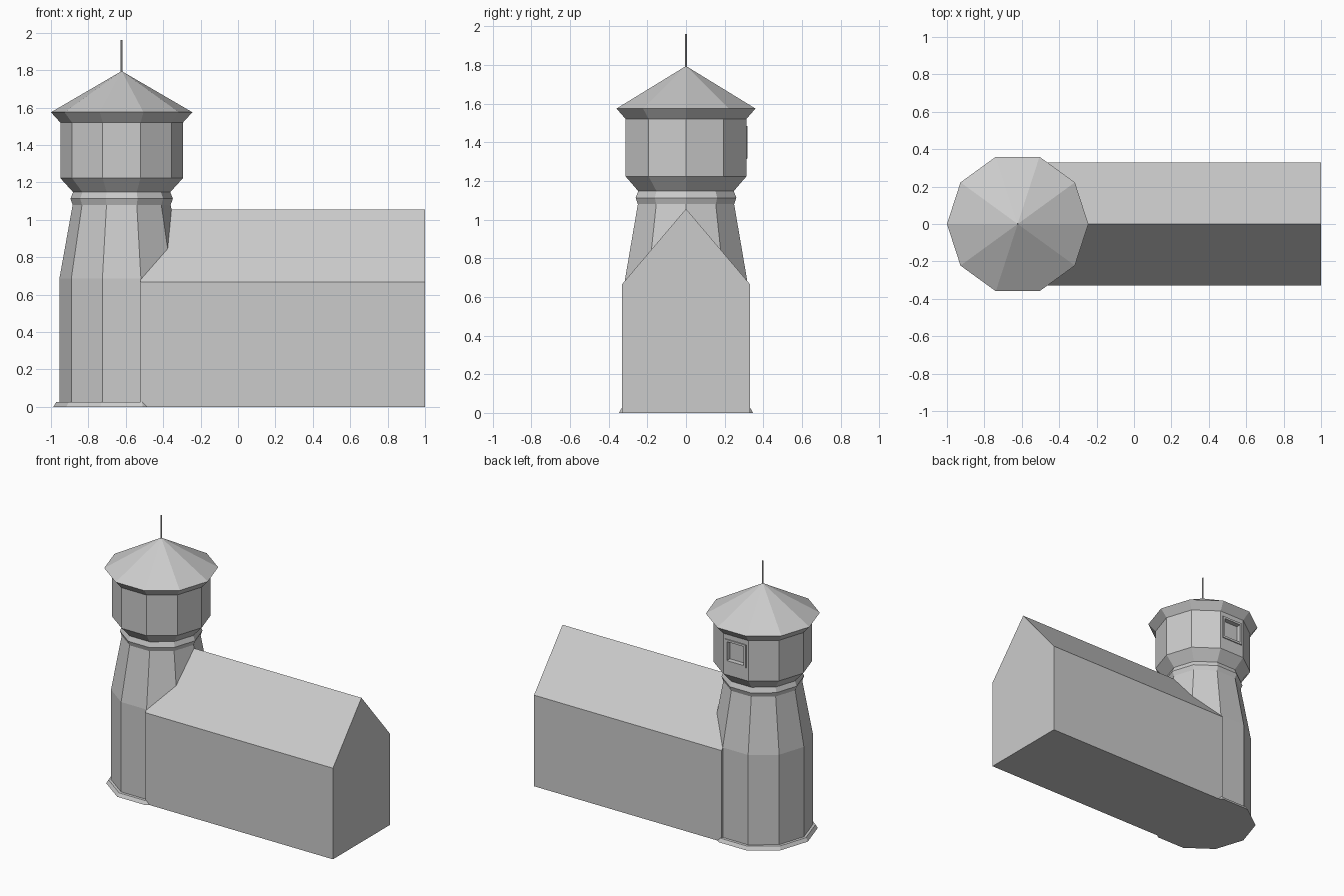
import bpy, bmesh, math
from mathutils import Vector

if "Cube" in bpy.data.objects:
    bpy.data.objects.remove(bpy.data.objects["Cube"])

CX = -0.622   # tower axis
SIDES = 10


def finish(bm, name):
    bmesh.ops.recalc_face_normals(bm, faces=bm.faces)
    mesh = bpy.data.meshes.new(name)
    bm.to_mesh(mesh)
    bm.free()
    obj = bpy.data.objects.new(name, mesh)
    bpy.context.collection.objects.link(obj)
    return obj


def lathe(profile, sides=SIDES):
    """Stack polygon rings (radius, z) about the tower axis; radius 0 is a tip."""
    bm = bmesh.new()
    rings = []
    for r, z in profile:
        n = sides if r > 0 else 1
        rings.append([bm.verts.new((CX + r * math.cos(i * math.tau / sides),
                                    r * math.sin(i * math.tau / sides), z))
                      for i in range(n)])
    for a, b in zip(rings, rings[1:]):
        for i in range(sides):
            j = (i + 1) % sides
            if len(b) == 1:
                bm.faces.new((a[i], a[j], b[0]))
            else:
                bm.faces.new((a[i], a[j], b[j], b[i]))
    for ring in (rings[0], rings[-1]):
        if len(ring) > 1:
            bm.faces.new(ring)
    bmesh.ops.recalc_face_normals(bm, faces=bm.faces)
    return bm


# Tower: plinth, shaft, collar, drum and pointed roof in one profile
tower = lathe([(0.365, 0), (0.35, 0.025), (0.333, 0.027), (0.333, 0.685),
               (0.262, 1.08), (0.274, 1.113), (0.26, 1.148), (0.328, 1.223),
               (0.328, 1.52), (0.378, 1.575), (0, 1.795)])

# Framed window in the back face of the drum
tower.faces.ensure_lookup_table()
pane = next(f for f in tower.faces if f.normal.y > 0.99
            and 1.3 < f.calc_center_median().z < 1.45)


def inset(thickness, top=None, bottom=None):
    bmesh.ops.inset_region(tower, faces=[pane], thickness=thickness)
    if top:
        mid = (top + bottom) / 2
        centre = pane.calc_center_median().z
        for v in pane.verts:
            v.co.z = top if v.co.z > centre else bottom


def push(depth):
    inset(0.0005)
    for v in pane.verts:
        v.co += Vector((0, depth, 0))


inset(0.024, 1.485, 1.315)
push(0.007)
inset(0.022)
push(-0.035)
finish(tower, "tower")

# Spire rod
finish(lathe([(0.005, 1.78), (0.005, 1.96)], 8), "spire_rod")

# Hall: gabled cross-section extruded along x
bm = bmesh.new()
section = [(-0.33, 0), (0.33, 0), (0.33, 0.667), (0, 1.056), (-0.33, 0.667)]
end = bm.faces.new([bm.verts.new((-0.52, y, z)) for y, z in section])
ext = bmesh.ops.extrude_face_region(bm, geom=[end], use_keep_orig=True)
for v in ext["geom"]:
    if isinstance(v, bmesh.types.BMVert):
        v.co.x = 1.0
finish(bm, "hall")
